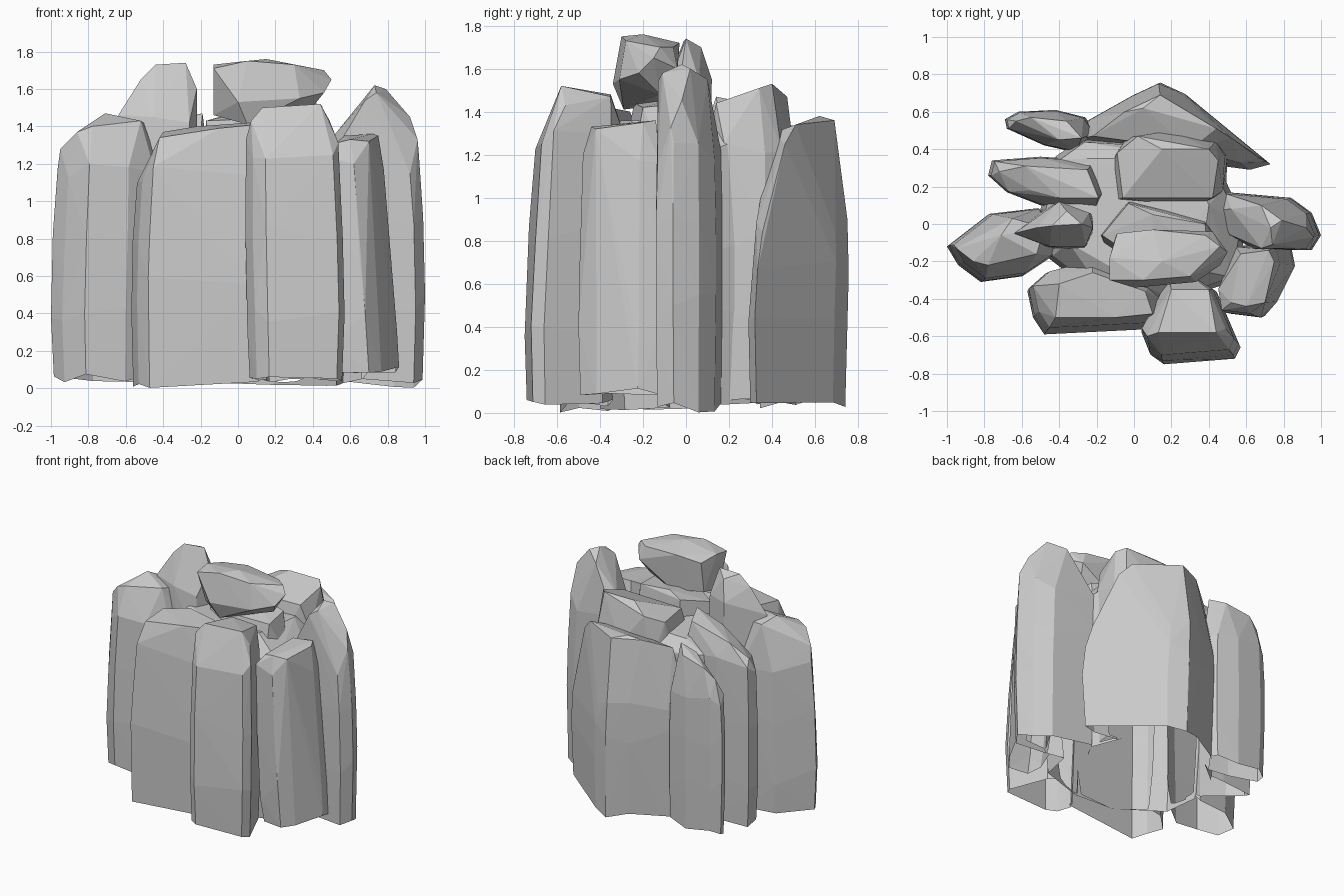
import bpy, bmesh, random
from mathutils import Vector

random.seed(4)


def hull_object(name, pts):
    bm = bmesh.new()
    for p in pts:
        bm.verts.new(p)
    res = bmesh.ops.convex_hull(bm, input=bm.verts[:])
    junk = {g for g in res["geom_interior"] + res["geom_unused"] if isinstance(g, bmesh.types.BMVert)}
    bmesh.ops.delete(bm, geom=[v for v in junk if v.is_valid], context='VERTS')
    bmesh.ops.recalc_face_normals(bm, faces=bm.faces[:])
    me = bpy.data.meshes.new(name)
    bm.to_mesh(me)
    bm.free()
    ob = bpy.data.objects.new(name, me)
    bpy.context.collection.objects.link(ob)
    return ob


parts = []


def column(name, outline, crest, base=0.0, waist=0.4, shoulder=1.2, lean=(0, 0), taper=0.92, foot=0.95, foot_shift=(0, 0)):
    """Rock column: outline at the waist, slimmer foot, leaning shoulder, faceted crest."""
    c = sum((Vector(p) for p in outline), Vector((0, 0))) / len(outline)
    rings = [(base, foot, foot_shift, 0.05), (waist, 1, (0, 0), 0.1),
             ((waist + shoulder) / 2, (1 + taper) / 2 + 0.025, (lean[0] / 2, lean[1] / 2), 0.1),
             (shoulder, taper, lean, 0.06)]
    pts = []
    for z, s, sh, dz in rings:
        for p in outline:
            q = c + (Vector(p) - c) * s + Vector(sh)
            zz = z + (random.uniform(0, dz) if z == base else random.uniform(-dz, dz))
            pts.append((q.x, q.y, zz))
    ob = hull_object(name, pts + crest)
    parts.append(ob)
    return ob


# core mass that the columns grow out of
core = column("rock_cluster",
              [(-.5, .08), (-.46, -.18), (-.15, -.42), (.2, -.42), (.55, -.3), (.6, 0), (.5, .2), (.4, .42), (-.28, .46),
               (-.42, .36)],
              [(-.35, -.1, 1.34), (0, -.3, 1.36), (.35, -.25, 1.36), (.4, .1, 1.36), (.3, .35, 1.34), (-.25, .35, 1.33)],
              base=.01, taper=.95)

# front columns
column("front_right_column",
       [(.05, -.6), (.09, -.7), (.16, -.75), (.54, -.72), (.57, -.66), (.45, -.38), (.32, -.3), (.2, -.32)],
       [(.07, -.6, 1.43), (.13, -.58, 1.5), (.44, -.58, 1.52), (.49, -.56, 1.43), (.4, -.35, 1.47), (.2, -.35, 1.48)],
       base=.03, shoulder=1.28, lean=(-.02, .04), taper=.95)
column("front_left_slab",
       [(-.57, -.36), (-.54, -.5), (-.48, -.59), (.12, -.56), (.18, -.45), (.1, -.34), (-.25, -.22), (-.48, -.28)],
       [(-.42, -.5, 1.34), (-.4, -.32, 1.37), (-.1, -.5, 1.39), (.1, -.48, 1.41), (.06, -.36, 1.42), (-.22, -.26, 1.4)],
       waist=.5, shoulder=1.15, lean=(.02, .03), taper=.97, foot=.97)

# right columns
column("right_front_column",
       [(.5, -.36), (.52, -.48), (.68, -.5), (.75, -.42), (.85, -.22), (.83, -.12), (.6, -.12)],
       [(.52, -.42, 1.31), (.6, -.44, 1.33), (.7, -.42, 1.32), (.75, -.2, 1.35), (.72, -.14, 1.36), (.57, -.16, 1.35)],
       base=.08, waist=.3, lean=(-.06, .01), taper=.94, foot_shift=(.02, 0))
column("right_tall_column",
       [(.46, .08), (.5, .17), (.84, .14), (.95, .06), (1, -.06), (.95, -.14), (.66, -.14), (.52, -.06)],
       [(.52, .08, 1.36), (.68, .1, 1.55), (.73, -.02, 1.62), (.79, .02, 1.6), (.92, -.02, 1.45), (.96, -.07, 1.33),
        (.68, -.13, 1.54), (.74, -.11, 1.58)],
       waist=.5, lean=(-.02, 0), taper=.95)

# left columns
column("left_column",
       [(-1, -.12), (-.94, -.22), (-.82, -.31), (-.6, -.28), (-.45, -.18), (-.4, -.06), (-.52, .08), (-.78, .05)],
       [(-.95, -.13, 1.28), (-.86, -.2, 1.37), (-.78, -.22, 1.4), (-.71, -.06, 1.47), (-.52, -.16, 1.43), (-.48, -.02, 1.4),
        (-.65, .03, 1.42)],
       base=.03, waist=.35, shoulder=1.15, lean=(.02, .01), taper=.95)
column("left_inner_column",
       [(-.66, -.06), (-.58, -.12), (-.3, -.17), (-.22, -.08), (-.22, .04), (-.38, .1), (-.5, .06)],
       [(-.64, -.05, 1.46), (-.52, -.02, 1.65), (-.44, -.01, 1.73), (-.36, .07, 1.7), (-.28, 0, 1.74), (-.22, -.02, 1.6),
        (-.26, -.12, 1.42), (-.24, .06, 1.55), (-.45, -.12, 1.45), (-.4, .12, 1.55)],
       base=.05, lean=(.01, .02), taper=.92)
column("back_left_inner_column",
       [(-.78, .26), (-.76, .34), (-.5, .36), (-.2, .34), (-.14, .18), (-.2, .05), (-.5, .1), (-.68, .17)],
       [(-.72, .28, 1.28), (-.58, .31, 1.37), (-.55, .18, 1.34), (-.25, .29, 1.44), (-.19, .14, 1.47), (-.4, .14, 1.4)],
       base=.03, taper=.95)

# back columns
column("back_left_column",
       [(-.69, .56), (-.62, .6), (-.42, .61), (-.26, .57), (-.2, .48), (-.3, .38), (-.48, .42), (-.68, .51)],
       [(-.63, .55, 1.2), (-.55, .57, 1.27), (-.36, .55, 1.31), (-.28, .46, 1.35), (-.4, .45, 1.31)],
       base=.03, shoulder=1.05, taper=.95)
column("back_slab",
       [(-.36, .42), (-.25, .54), (0, .68), (.15, .75), (.28, .69), (.73, .32), (.62, .29), (.2, .36)],
       [(-.22, .47, 1.3), (-.05, .6, 1.36), (.05, .62, 1.38), (.14, .69, 1.36), (.24, .62, 1.34), (.44, .51, 1.34),
        (.52, .46, 1.25), (.3, .4, 1.3)],
       base=.02, waist=.4, shoulder=.85, lean=(-.02, .02), taper=.92, foot=.96)
column("back_inner_column",
       [(-.14, .1), (-.13, .32), (-.05, .46), (.2, .5), (.45, .44), (.5, .36), (.49, .16), (.3, .06)],
       [(-.09, .38, 1.42), (.02, .47, 1.47), (.15, .4, 1.53), (.4, .4, 1.53), (.45, .34, 1.51), (.42, .14, 1.44), (-.06, .14, 1.43)],
       base=.04, lean=(0, .01), taper=.95)

# low middle column under the cap boulder
column("middle_column",
       [(-.22, -.06), (-.16, -.2), (.1, -.3), (.42, -.26), (.5, -.1), (.4, .04), (.1, .1), (-.03, .15)],
       [(-.17, -.06, 1.43), (-.03, .11, 1.47), (.1, -.24, 1.44), (.4, -.2, 1.42), (.38, 0, 1.44), (.1, .05, 1.49)],
       base=.05)

# cap boulder
parts.append(hull_object("cap_boulder", [
    (-.13, -.18, 1.73), (-.09, -.05, 1.7), (.1, -.03, 1.72), (.15, -.2, 1.76), (.38, -.06, 1.7), (.46, -.12, 1.7),
    (.05, -.3, 1.75), (.3, -.28, 1.73), (-.13, -.3, 1.71), (.5, -.15, 1.65), (.46, -.22, 1.58), (.38, -.12, 1.48),
    (0, -.34, 1.53), (.33, -.31, 1.55), (-.13, -.2, 1.46), (.05, -.29, 1.41), (.15, -.05, 1.44), (-.1, -.07, 1.48),
    (.42, -.04, 1.6)]))

# fuse everything into one shell
for p in parts[1:]:
    m = core.modifiers.new(p.name, 'BOOLEAN')
    m.operation, m.solver, m.object = 'UNION', 'EXACT', p
dg = bpy.context.evaluated_depsgraph_get()
me = bpy.data.meshes.new_from_object(core.evaluated_get(dg))
core.modifiers.clear()
core.data = me
for p in parts[1:]:
    bpy.data.objects.remove(p)

# the shell is hollow and open underneath
bm = bmesh.new()
bm.from_mesh(me)
bm.normal_update()
under = [f for f in bm.faces if f.calc_center_median().z < 0.2 and
         (f.normal.z < -0.45 or max(v.co.z for v in f.verts) < 0.1)]
bmesh.ops.delete(bm, geom=under, context='FACES')
bm.to_mesh(me)
bm.free()
